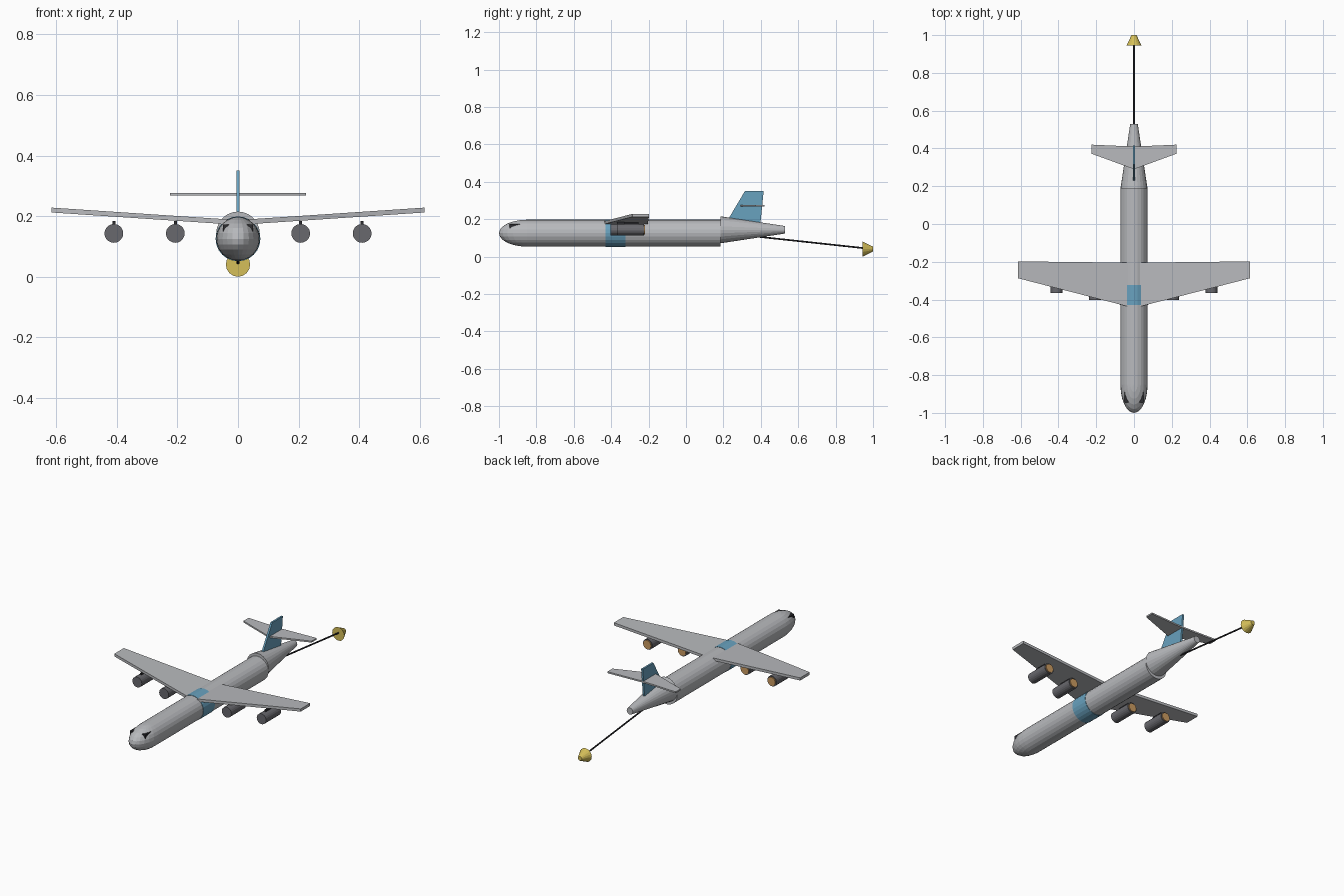
import bpy, bmesh, math
from mathutils import Vector

cube = bpy.data.objects.get("Cube")
if cube:
    bpy.data.objects.remove(cube, do_unlink=True)


def material(name, *rgb):
    m = bpy.data.materials.new(name)
    m.use_nodes = True
    m.diffuse_color = (*rgb, 1)
    m.node_tree.nodes["Principled BSDF"].inputs["Base Color"].default_value = (*rgb, 1)
    return m


GREY = material("light grey", 0.48, 0.49, 0.51)
BLUE = material("blue", 0.14, 0.36, 0.52)
ENGINE = material("engine grey", 0.14, 0.14, 0.155)
DARK = material("near black", 0.025, 0.025, 0.03)
ORANGE = material("nozzle orange", 0.6, 0.33, 0.12)
YELLOW = material("drogue yellow", 0.66, 0.52, 0.1)


def add(name, bm, mat):
    bmesh.ops.recalc_face_normals(bm, faces=bm.faces)
    mesh = bpy.data.meshes.new(name)
    bm.to_mesh(mesh)
    bm.free()
    mesh.materials.append(mat)
    ob = bpy.data.objects.new(name, mesh)
    bpy.context.collection.objects.link(ob)
    return ob


def tube(name, start, end, r1, r2, mat, sides=24):
    """Capped cylinder or cone between two points."""
    a, b = Vector(start), Vector(end)
    bm = bmesh.new()
    bmesh.ops.create_cone(bm, cap_ends=True, segments=sides,
                          radius1=r1, radius2=r2, depth=(b - a).length)
    ob = add(name, bm, mat)
    ob.location = (a + b) / 2
    ob.rotation_euler = (b - a).to_track_quat('Z', 'Y').to_euler()
    return ob


def slab(name, outline, offset, mat):
    """Prism made by sweeping a flat outline along an offset."""
    bm = bmesh.new()
    low = [bm.verts.new(Vector(p) - Vector(offset) / 2) for p in outline]
    high = [bm.verts.new(Vector(p) + Vector(offset) / 2) for p in outline]
    bm.faces.new(low)
    bm.faces.new(high)
    for i in range(len(low)):
        j = (i + 1) % len(low)
        bm.faces.new((low[i], low[j], high[j], high[i]))
    return add(name, bm, mat)


def box(name, low, high, mat):
    (x0, y0, z0), (x1, y1, z1) = low, high
    z = (z0 + z1) / 2
    return slab(name, [(x0, y0, z), (x1, y0, z), (x1, y1, z), (x0, y1, z)],
                (0, 0, z1 - z0), mat)


# Fuselage, band and tail cone
R, Z = 0.072, 0.125
tube("fuselage", (0, -0.85, Z), (0, 0.185, Z), R, R, GREY)
tube("fuselage_band", (0, -0.43, Z), (0, -0.323, Z), R + 0.002, R + 0.002, BLUE)
tube("tail_cone", (0, 0.185, 0.143), (0, 0.53, 0.143), R, 0.02, GREY)

# Rounded nose
bm = bmesh.new()
bmesh.ops.create_uvsphere(bm, u_segments=24, v_segments=12, radius=1)
bmesh.ops.scale(bm, vec=(R, 0.15, R), verts=bm.verts)
nose = add("nose", bm, GREY)
nose.location = (0, -0.85, Z)

# Mirrored parts
for side, s in (("left", 1), ("right", -1)):
    slab(side + "_wing", [(0, -0.445, 0.179), (s * 0.615, -0.287, 0.22),
                          (s * 0.615, -0.198, 0.22), (0, -0.205, 0.179)],
         (0, 0, 0.016), GREY)
    slab(side + "_tailplane", [(0, 0.29, 0.272), (s * 0.225, 0.372, 0.272),
                               (s * 0.225, 0.42, 0.272), (0, 0.41, 0.272)],
         (0, 0, 0.009), GREY)
    box(side + "_cockpit_window", (s * 0.02, -0.945, 0.14),
        (s * 0.05, -0.885, 0.173), DARK)
    # Engines with nozzles and pylons
    for label, x, y in (("inner", 0.207, -0.403), ("outer", 0.41, -0.365)):
        name = f"{side}_{label}_"
        x *= s
        tube(name + "engine", (x, y, 0.143), (x, y + 0.14, 0.143),
             0.031, 0.031, ENGINE, 20)
        tube(name + "nozzle", (x, y + 0.13, 0.143), (x, y + 0.146, 0.143),
             0.025, 0.025, ORANGE, 20)
        box(name + "pylon", (x - 0.005, y + 0.035, 0.165),
            (x + 0.005, y + 0.11, 0.184), DARK)

# Tail fin
slab("tail_fin", [(0, 0.22, 0.19), (0, 0.315, 0.35), (0, 0.415, 0.35),
                  (0, 0.395, 0.15)], (0.011, 0, 0), BLUE)

# Trailing hose and drogue
tube("hose", (0, 0.33, 0.112), (0, 0.96, 0.044), 0.0045, 0.0045, DARK, 10)
tube("drogue", (0, 0.945, 0.04), (0, 1.0, 0.04), 0.04, 0.013, YELLOW, 16)
